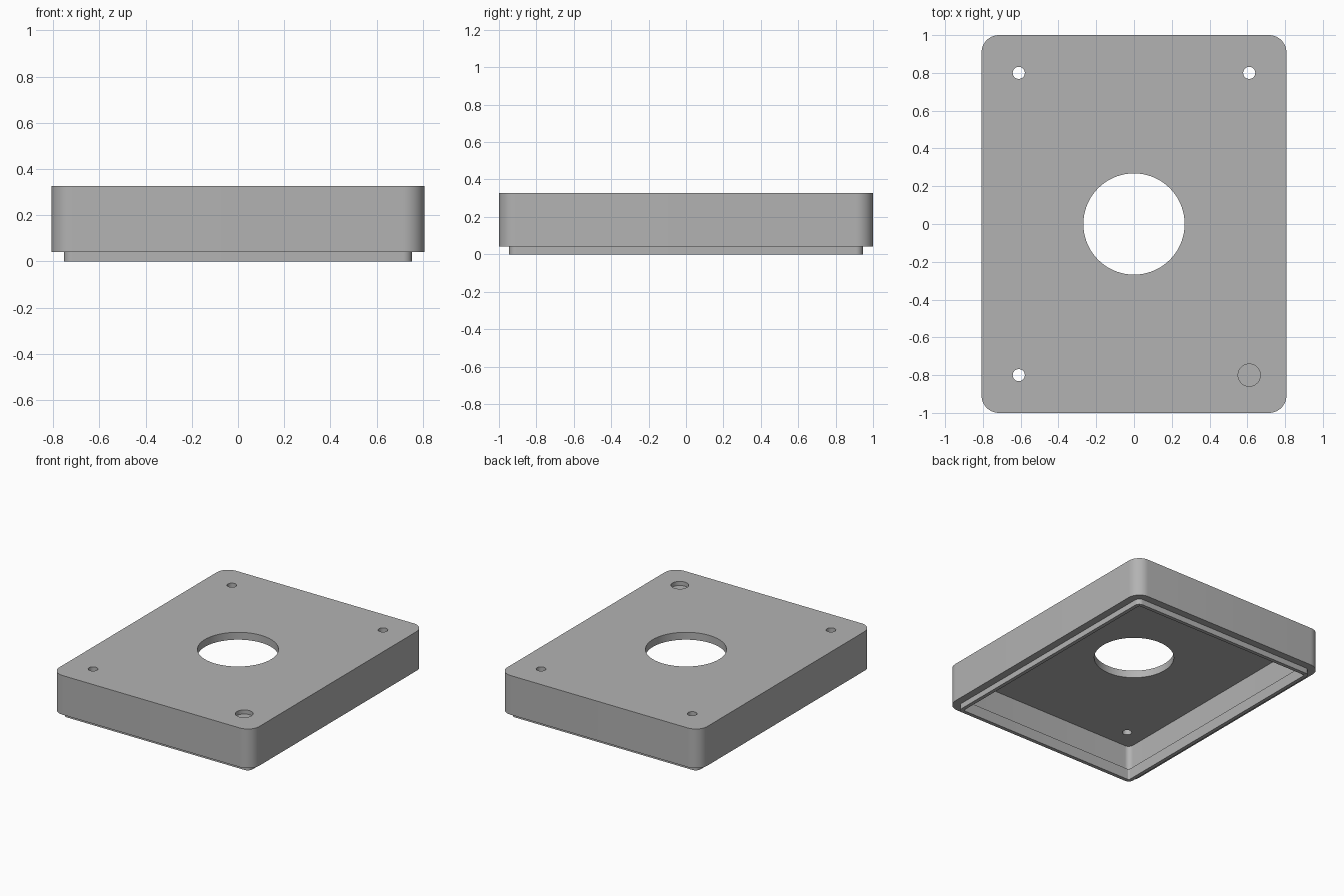
import bpy, bmesh, math

if "Cube" in bpy.data.objects:
    bpy.data.objects.remove(bpy.data.objects["Cube"], do_unlink=True)

HALF_X, HALF_Y, CORNER = 0.807, 1.0, 0.092
WALL, LIP = 0.054, 0.027
TOP, FLOOR, RIM, LIP_TOP = 0.327, 0.273, 0.041, 0.08

grey = bpy.data.materials.new("light grey")
grey.use_nodes = True
colour = (0.45, 0.45, 0.45, 1)
grey.diffuse_color = colour
grey.node_tree.nodes["Principled BSDF"].inputs["Base Color"].default_value = colour


def rounded_ring(bm, inset, z, steps=12):
    """Rounded rectangle, moved inwards by the inset."""
    radius = CORNER - inset
    ring = []
    for corner, (sx, sy) in enumerate([(1, 1), (-1, 1), (-1, -1), (1, -1)]):
        for i in range(steps + 1):
            a = math.pi / 2 * (corner + i / steps)
            ring.append(bm.verts.new((sx * (HALF_X - CORNER) + radius * math.cos(a),
                                      sy * (HALF_Y - CORNER) + radius * math.sin(a), z)))
    return ring


# Hollow cover: from the cavity ceiling, around the lip, to the top plate
profile = [(WALL, FLOOR), (WALL, LIP_TOP), (WALL + LIP, LIP_TOP), (WALL + LIP, 0),
           (WALL, 0), (WALL, RIM), (0, RIM), (0, TOP)]
bm = bmesh.new()
rings = [rounded_ring(bm, inset, z) for inset, z in profile]
for a, b in zip(rings, rings[1:]):
    for i in range(len(a)):
        j = (i + 1) % len(a)
        bm.faces.new((a[i], a[j], b[j], b[i]))
bm.faces.new(rings[0])
bm.faces.new(rings[-1])
bmesh.ops.recalc_face_normals(bm, faces=bm.faces)
mesh = bpy.data.meshes.new("box_cover")
bm.to_mesh(mesh)
bm.free()
cover = bpy.data.objects.new("box_cover", mesh)
bpy.context.collection.objects.link(cover)
mesh.materials.append(grey)


def drill(x, y, radius, bottom, segments):
    """Cut a round hole from above the top down to the given height."""
    height = TOP + 0.1 - bottom
    bpy.ops.mesh.primitive_cylinder_add(vertices=segments, radius=radius, depth=height,
                                        location=(x, y, bottom + height / 2))
    cutter = bpy.context.object
    cutter.name = "hole_cutter"
    cutter.hide_render = True
    cutter.data.materials.append(grey)
    bpy.context.view_layer.objects.active = cover
    mod = cover.modifiers.new("hole", "BOOLEAN")
    mod.operation = "DIFFERENCE"
    mod.solver = "EXACT"
    mod.object = cutter
    bpy.ops.object.modifier_apply(modifier=mod.name)
    bpy.data.objects.remove(cutter, do_unlink=True)


# Centre opening, three screw holes and one shallow round recess
drill(0, 0, 0.268, 0.2, 96)
for x, y in [(-0.61, 0.8), (0.61, 0.8), (-0.61, -0.8)]:
    drill(x, y, 0.032, 0.2, 32)
drill(0.61, -0.8, 0.059, TOP - 0.03, 48)

bpy.ops.object.select_all(action="DESELECT")
cover.select_set(True)
bpy.context.view_layer.objects.active = cover
bpy.ops.object.shade_smooth_by_angle(angle=math.radians(30))
